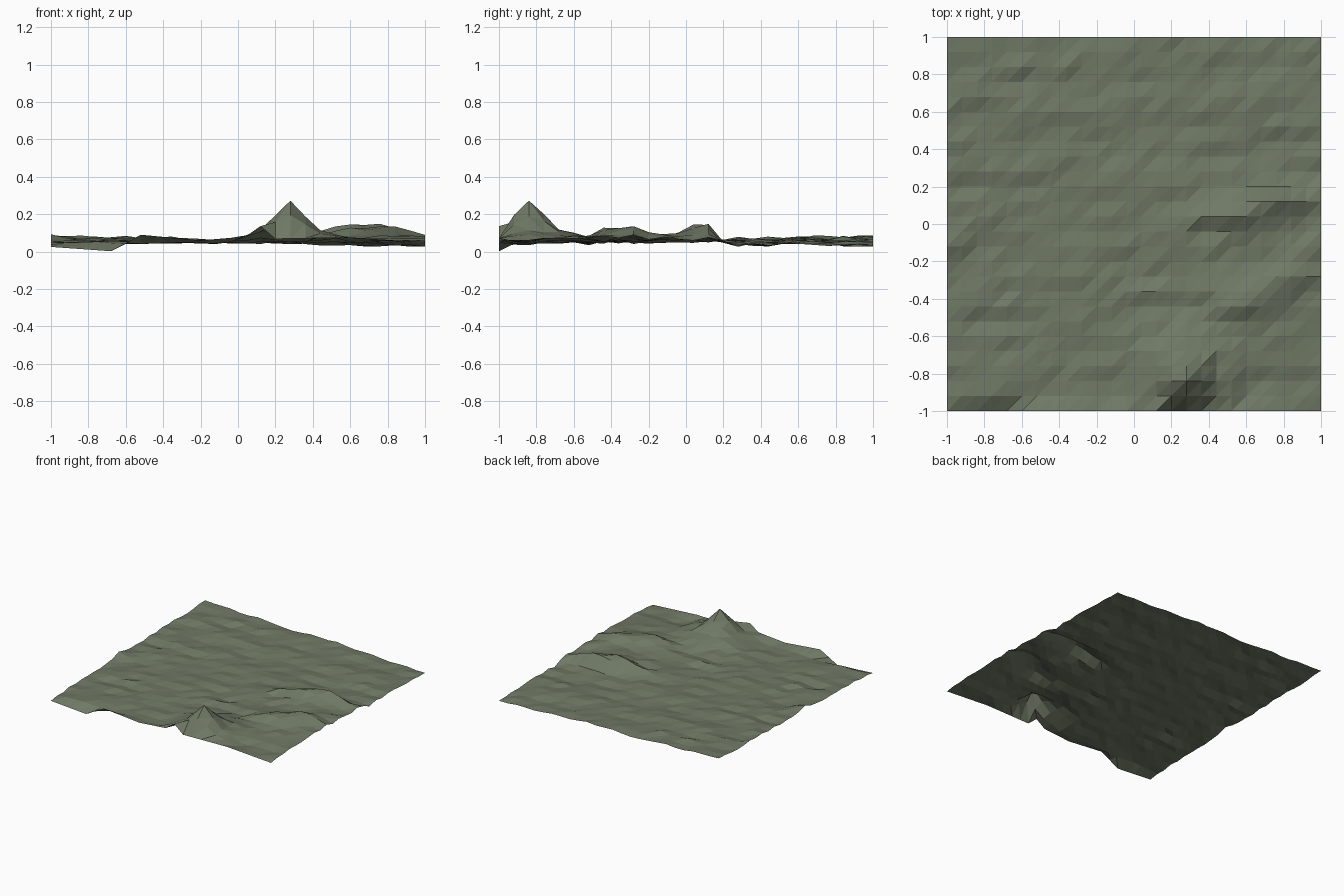
import bpy, bmesh, random
from math import exp, hypot

if "Cube" in bpy.data.objects:
    bpy.data.objects.remove(bpy.data.objects["Cube"])

random.seed(7)
N = 25                      # cells per side
STEP = 2 / N


def broad(x, y):
    # gentle tilt, plus a swell at the front right that stops at a cliff
    z = .053 - .008 * x + .004 * y - .018 * x * y
    if y < .16:
        z += .035 * exp(-((x - .75) / .45) ** 2 - ((y + .25) / .5) ** 2)
    return z


# Sharp hills: x, y, rise, radius along x, radius along y
HILLS = [
    (.28, -.84, .13, .15, .15),     # main peak, tip
    (.26, -.82, .11, .34, .36),     # main peak, skirt
    (.60, .04, .085, .32, .10),     # small peak
    (.76, .12, .09, .30, .08),      # cliff top
    (.76, -.36, .05, .25, .14),     # right ridge
    (.84, -.24, .04, .20, .14),
    (.56, -.44, .04, .20, .12),
    (-1, -.12, .03, .16, .12),      # left edge
]


def hills(x, y):
    return sum(h * max(0, 1 - hypot((x - cx) / rx, (y - cy) / ry))
               for cx, cy, h, rx, ry in HILLS)


# Front edge profile
EDGE = [(-1, .025), (-.68, .002), (-.52, .09), (-.2, .06), (.04, .08),
        (.12, .136), (.2, .068), (.6, .075), (1, .05)]


def edge(x):
    for (x0, z0), (x1, z1) in zip(EDGE, EDGE[1:]):
        if x <= x1 + .001:
            return z0 + (z1 - z0) * (x - x0) / (x1 - x0)


# Terrain sheet with small ripples stretched along x
bm = bmesh.new()
rows = []
for j in range(N + 1):
    ripple, row = 0, []
    for i in range(N + 1):
        x, y = i * STEP - 1, j * STEP - 1
        ripple = .55 * ripple + random.gauss(0, .0055)
        z = edge(x) if j == 0 else max(.026, broad(x, y) + ripple + hills(x, y))
        row.append(bm.verts.new((x, y, z)))
    rows.append(row)

# Every cell is split along the same diagonal
for low, high in zip(rows, rows[1:]):
    for i in range(N):
        bm.faces.new((low[i], low[i + 1], high[i + 1]))
        bm.faces.new((low[i], high[i + 1], high[i]))

mesh = bpy.data.meshes.new("terrain")
bm.to_mesh(mesh)
bm.free()
terrain = bpy.data.objects.new("terrain", mesh)
bpy.context.collection.objects.link(terrain)

mat = bpy.data.materials.new("moss_green")
mat.diffuse_color = (.16, .19, .13, 1)
mat.use_nodes = True
mat.node_tree.nodes["Principled BSDF"].inputs["Base Color"].default_value = mat.diffuse_color
mesh.materials.append(mat)
